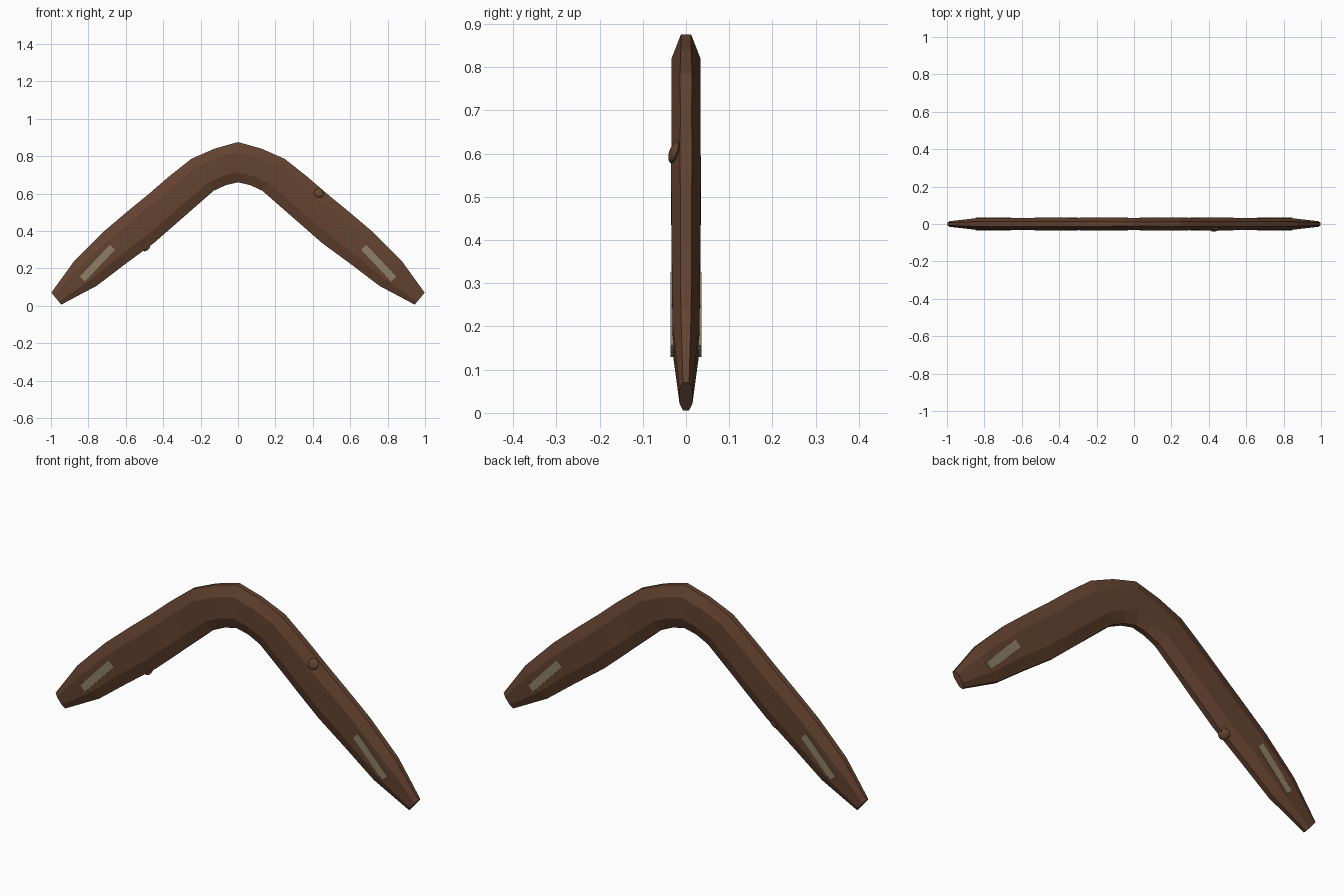
import bpy, bmesh, math
from mathutils import Vector, Matrix

if "Cube" in bpy.data.objects:
    bpy.data.objects.remove(bpy.data.objects["Cube"])


def material(name, rgb):
    m = bpy.data.materials.new(name)
    m.diffuse_color = (*rgb, 1)
    m.use_nodes = True
    m.node_tree.nodes["Principled BSDF"].inputs["Base Color"].default_value = m.diffuse_color
    return m


wood = material("brown wood", (0.127, 0.056, 0.029))
inlay = material("pale inlay", (0.27, 0.22, 0.13))


def finish(bm, name, mat):
    bmesh.ops.recalc_face_normals(bm, faces=bm.faces)
    me = bpy.data.meshes.new(name)
    bm.to_mesh(me)
    bm.free()
    me.materials.append(mat)
    ob = bpy.data.objects.new(name, me)
    bpy.context.collection.objects.link(ob)
    return ob


# Stations along one arm: outer x, z, inner x, z, half thickness, half edge width
arm = [
    (0.0, 0.875, 0.0, 0.66, 0.033, 0.012),
    (0.125, 0.84, 0.065, 0.645, 0.034, 0.012),
    (0.25, 0.785, 0.13, 0.615, 0.034, 0.014),
    (0.37, 0.69, 0.25, 0.51, 0.033, 0.013),
    (0.48, 0.595, 0.33, 0.44, 0.035, 0.014),
    (0.59, 0.505, 0.45, 0.335, 0.033, 0.013),
    (0.72, 0.395, 0.60, 0.225, 0.033, 0.013),
    (0.875, 0.24, 0.755, 0.107, 0.031, 0.012),
    (0.998, 0.07, 0.945, 0.006, 0.015, 0.007),
]
stations = [(-a, b, -c, d, t, e) for a, b, c, d, t, e in arm[:0:-1]] + arm

# Body: eight-sided section lofted along both arms
bm = bmesh.new()
rings = []
for ox, oz, ix, iz, t, e in stations:
    o, i = Vector((ox, 0, oz)), Vector((ix, 0, iz))
    section = [(0, -e), (0.25, -t), (0.75, -t), (1, -e),
               (1, e), (0.75, t), (0.25, t), (0, e)]
    rings.append([bm.verts.new(o.lerp(i, f) + Vector((0, y, 0))) for f, y in section])
for r, s in zip(rings, rings[1:]):
    for k in range(8):
        n = (k + 1) % 8
        bm.faces.new((r[k], r[n], s[n], s[k]))
bm.faces.new(rings[0])
bm.faces.new(rings[-1])
finish(bm, "boomerang_body", wood)

# Inlay strips passing through each arm end, showing on both faces
for side, name in ((-1, "left_inlay"), (1, "right_inlay")):
    bm = bmesh.new()
    bmesh.ops.create_cube(bm, size=1)
    bm.transform(Matrix.Translation((side * 0.752, 0, 0.228))
                 @ Matrix.Rotation(side * math.radians(46.5), 4, 'Y')
                 @ Matrix.Diagonal((0.235, 0.071, 0.038, 1)))
    finish(bm, name, inlay)

# Small wood knots: flattened balls facing along a direction
for name, pos, normal in (
        ("upper_knot", (0.433, -0.027, 0.603), (0.2, -1, 0.35)),
        ("lower_knot", (-0.492, 0.008, 0.312), (0.5, 0.5, -0.6))):
    bm = bmesh.new()
    bmesh.ops.create_uvsphere(bm, u_segments=12, v_segments=6, radius=0.027)
    rot = Vector(normal).to_track_quat('Z', 'Y').to_matrix().to_4x4()
    bm.transform(Matrix.Translation(pos) @ rot @ Matrix.Diagonal((1, 1, 0.4, 1)))
    finish(bm, name, wood)
